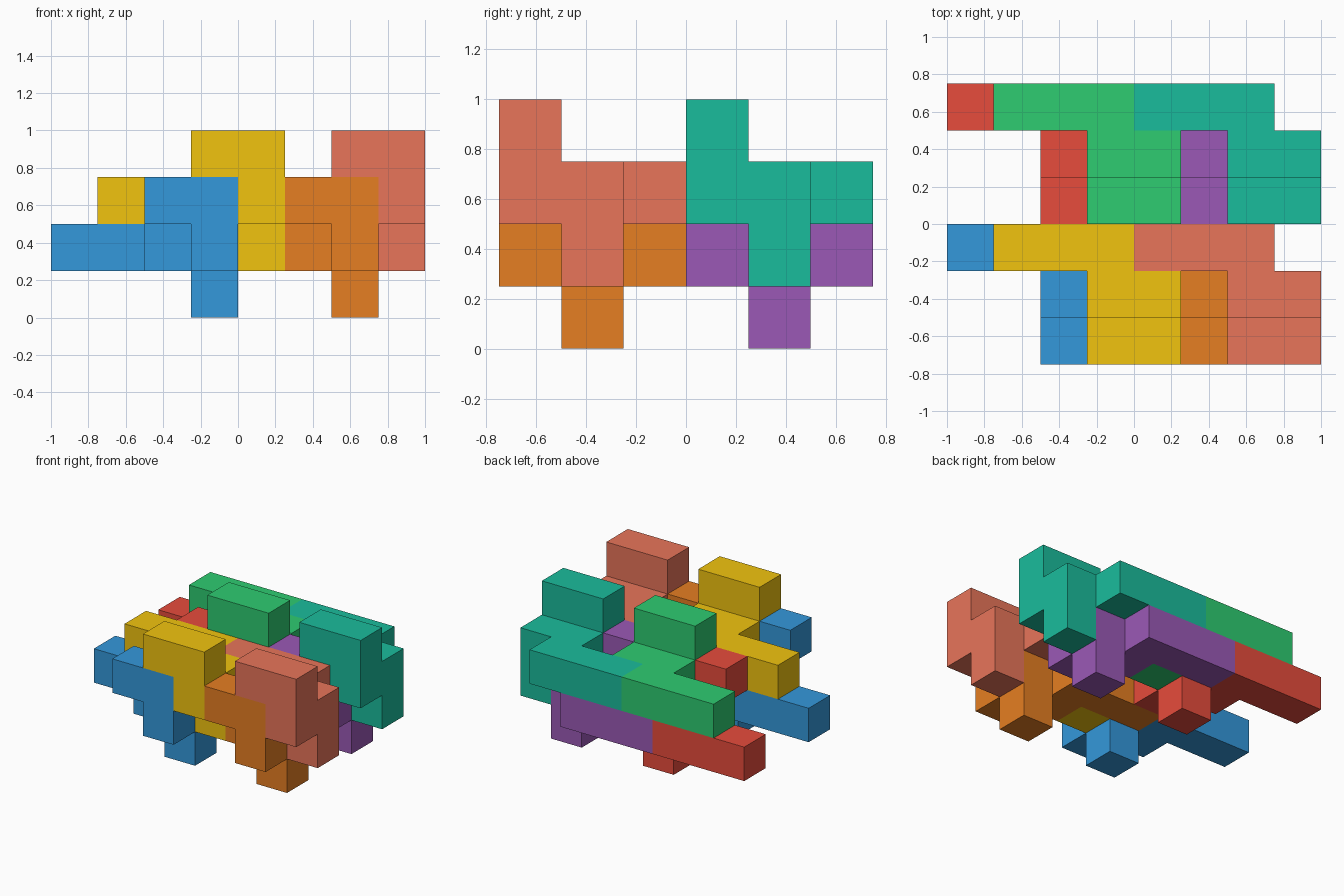
import bpy, bmesh
from mathutils import Vector

if "Cube" in bpy.data.objects:
    bpy.data.objects.remove(bpy.data.objects["Cube"])

U = 0.25                                  # edge of one unit cube
ORIGIN = Vector((-1.0, -0.75, 0.0))

# Unit cubes that make up the single interlocking piece
CELLS = {(0, 2, 1), (1, 2, 1), (2, 2, 1), (2, 1, 1), (3, 1, 1),
         (3, 1, 0), (3, 0, 1), (3, 0, 2), (2, 0, 2)}

# Name, sRGB colour and grid offset of each copy
PIECES = [
    ("blue_piece",   (52, 152, 219), (0, 0, 0)),
    ("yellow_piece", (241, 196, 15), (1, 0, 1)),
    ("orange_piece", (230, 126, 34), (3, 0, 0)),
    ("salmon_piece", (232, 117, 90), (4, 0, 1)),
    ("red_piece",    (231, 76, 60),  (0, 3, 0)),
    ("green_piece",  (46, 204, 113), (1, 3, 1)),
    ("purple_piece", (155, 89, 182), (3, 3, 0)),
    ("teal_piece",   (26, 188, 156), (4, 3, 1)),
]


def linear(c):
    c /= 255
    return c / 12.92 if c <= 0.04045 else ((c + 0.055) / 1.055) ** 2.4


def piece_mesh():
    """Outer skin of the polycube: one quad per cell side with no neighbour."""
    bm = bmesh.new()
    for cell in CELLS:
        for axis in range(3):
            for side in (0, 1):
                step = [0, 0, 0]
                step[axis] = 2 * side - 1
                if tuple(c + s for c, s in zip(cell, step)) in CELLS:
                    continue
                corners = []
                for a, b in ((0, 0), (1, 0), (1, 1), (0, 1)):
                    p = Vector(cell)
                    p[axis] += side
                    p[(axis + 1) % 3] += a
                    p[(axis + 2) % 3] += b
                    corners.append(bm.verts.new(p * U))
                bm.faces.new(corners if side else corners[::-1])
    bmesh.ops.remove_doubles(bm, verts=bm.verts[:], dist=1e-4)
    # merge coplanar squares into clean flat sides
    bmesh.ops.dissolve_limit(bm, angle_limit=0.01, verts=bm.verts[:], edges=bm.edges[:])
    me = bpy.data.meshes.new("piece")
    bm.to_mesh(me)
    bm.free()
    return me


# Place the eight coloured copies
for name, rgb, offset in PIECES:
    me = piece_mesh()
    mat = bpy.data.materials.new(name + "_colour")
    mat.diffuse_color = (*map(linear, rgb), 1)
    mat.use_nodes = True
    mat.node_tree.nodes["Principled BSDF"].inputs["Base Color"].default_value = mat.diffuse_color
    me.materials.append(mat)
    ob = bpy.data.objects.new(name, me)
    ob.location = ORIGIN + Vector(offset) * U
    bpy.context.collection.objects.link(ob)
